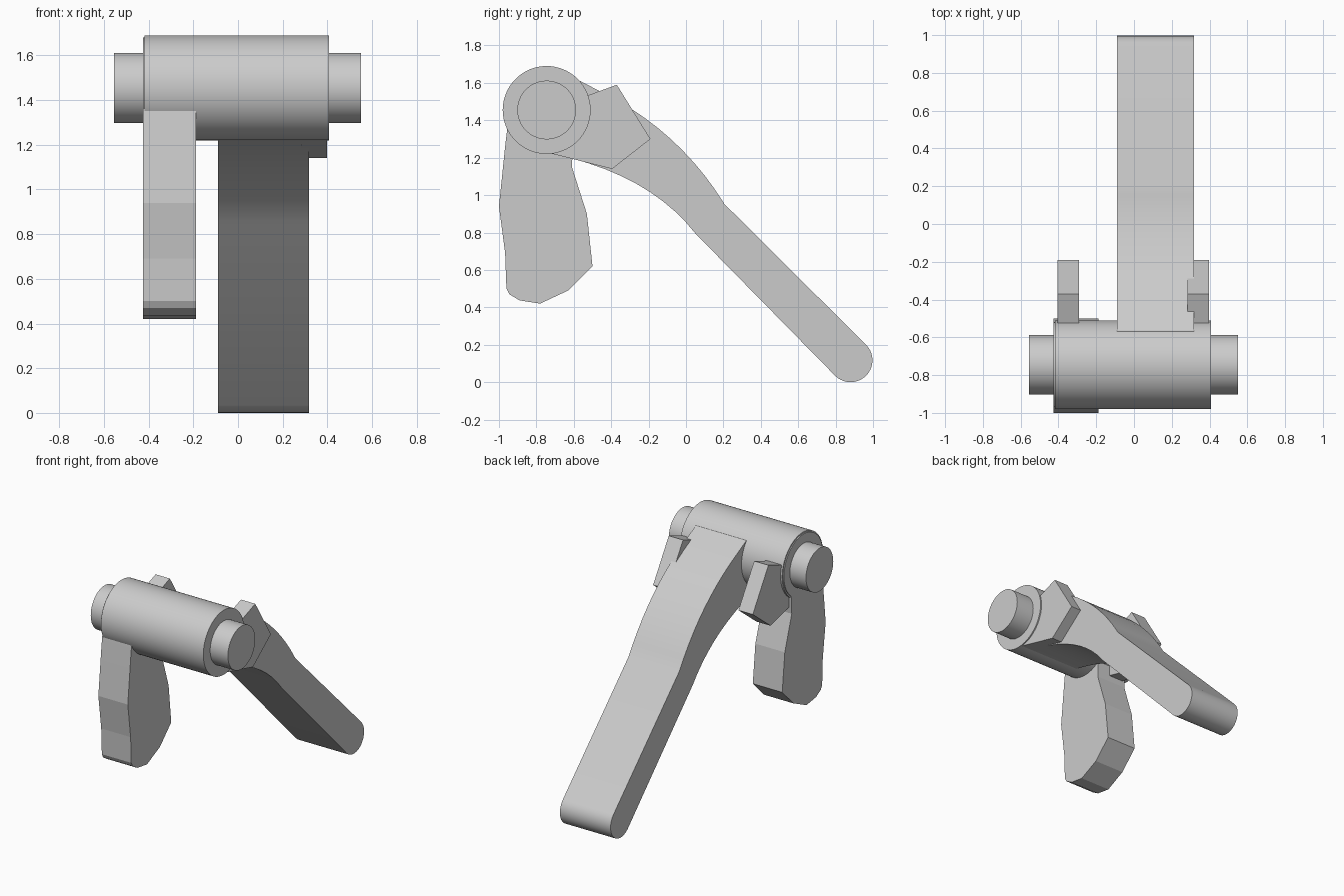
import bpy, bmesh
from math import cos, sin, pi, radians

cube = bpy.data.objects.get("Cube")
if cube:
    bpy.data.objects.remove(cube, do_unlink=True)

grey = bpy.data.materials.new("plain grey")
grey.use_nodes = True
colour = (0.6, 0.6, 0.6, 1)
grey.diffuse_color = colour
grey.node_tree.nodes["Principled BSDF"].inputs["Base Color"].default_value = colour

AXIS_Y, AXIS_Z = -0.745, 1.455


def arc(y, z, r, start, end, steps):
    """Points on an arc in the side plane, angles in degrees."""
    angles = [radians(start + (end - start) * i / steps) for i in range(steps + 1)]
    return [(y + r * cos(a), z + r * sin(a)) for a in angles]


def curve(p, q, r, steps=10):
    """Quadratic curve from p to r, pulled towards q."""
    ts = [i / steps for i in range(steps + 1)]
    return [tuple((1 - t) ** 2 * a + 2 * t * (1 - t) * b + t * t * c
                  for a, b, c in zip(p, q, r)) for t in ts]


def extrude(name, profile, x0, x1, smooth=25):
    """Extrude a side profile (y, z) across x."""
    bm = bmesh.new()
    face = bm.faces.new([bm.verts.new((x0, y, z)) for y, z in profile])
    new = bmesh.ops.extrude_face_region(bm, geom=[face])["geom"]
    bmesh.ops.translate(bm, vec=(x1 - x0, 0, 0),
                        verts=[v for v in new if isinstance(v, bmesh.types.BMVert)])
    bmesh.ops.recalc_face_normals(bm, faces=bm.faces)
    mesh = bpy.data.meshes.new(name)
    bm.to_mesh(mesh)
    bm.free()
    mesh.materials.append(grey)
    obj = bpy.data.objects.new(name, mesh)
    bpy.context.collection.objects.link(obj)
    bpy.ops.object.select_all(action="DESELECT")
    obj.select_set(True)
    bpy.context.view_layer.objects.active = obj
    bpy.ops.object.shade_smooth_by_angle(angle=radians(smooth))
    return obj


def disc(r, steps=64):
    return arc(AXIS_Y, AXIS_Z, r, 0, 360, steps)[:-1]


# Barrel with the axle running through it
extrude("barrel", disc(0.235), -0.418, 0.407)
extrude("axle", disc(0.157), -0.555, 0.55)

# Long curved arm with a rounded tip
arm = [(-0.72, 1.61), (-0.565, 1.61)]
arm += curve((-0.46, 1.555), (-0.04, 1.35), (0.205, 0.953))
arm += arc(0.88, 0.117, 0.117, 45, -135, 20)
arm += curve((0.05, 0.795), (-0.2, 1.115), (-0.72, 1.222))
extrude("arm", arm, -0.09, 0.318)

# Hanging paddle with its round hub
paddle = [(-0.955, 1.36), (-0.965, 1.28), (-1.0, 0.94), (-0.967, 0.69), (-0.96, 0.5),
          (-0.945, 0.47), (-0.89, 0.437), (-0.78, 0.42), (-0.63, 0.49), (-0.5, 0.62),
          (-0.53, 0.9), (-0.61, 1.15), (-0.6, 1.36)]
extrude("paddle", paddle, -0.425, -0.188, 5)
extrude("paddle_hub", disc(0.225), -0.425, -0.19)

# Pair of angular stops behind the barrel
stop = [(-0.745, 1.455), (-0.52, 1.535), (-0.37, 1.59), (-0.19, 1.3), (-0.395, 1.14), (-0.72, 1.222)]
for side, x in (("right", -0.405), ("left", 0.283)):
    extrude(side + "_stop", stop, x, x + 0.115, 5)
